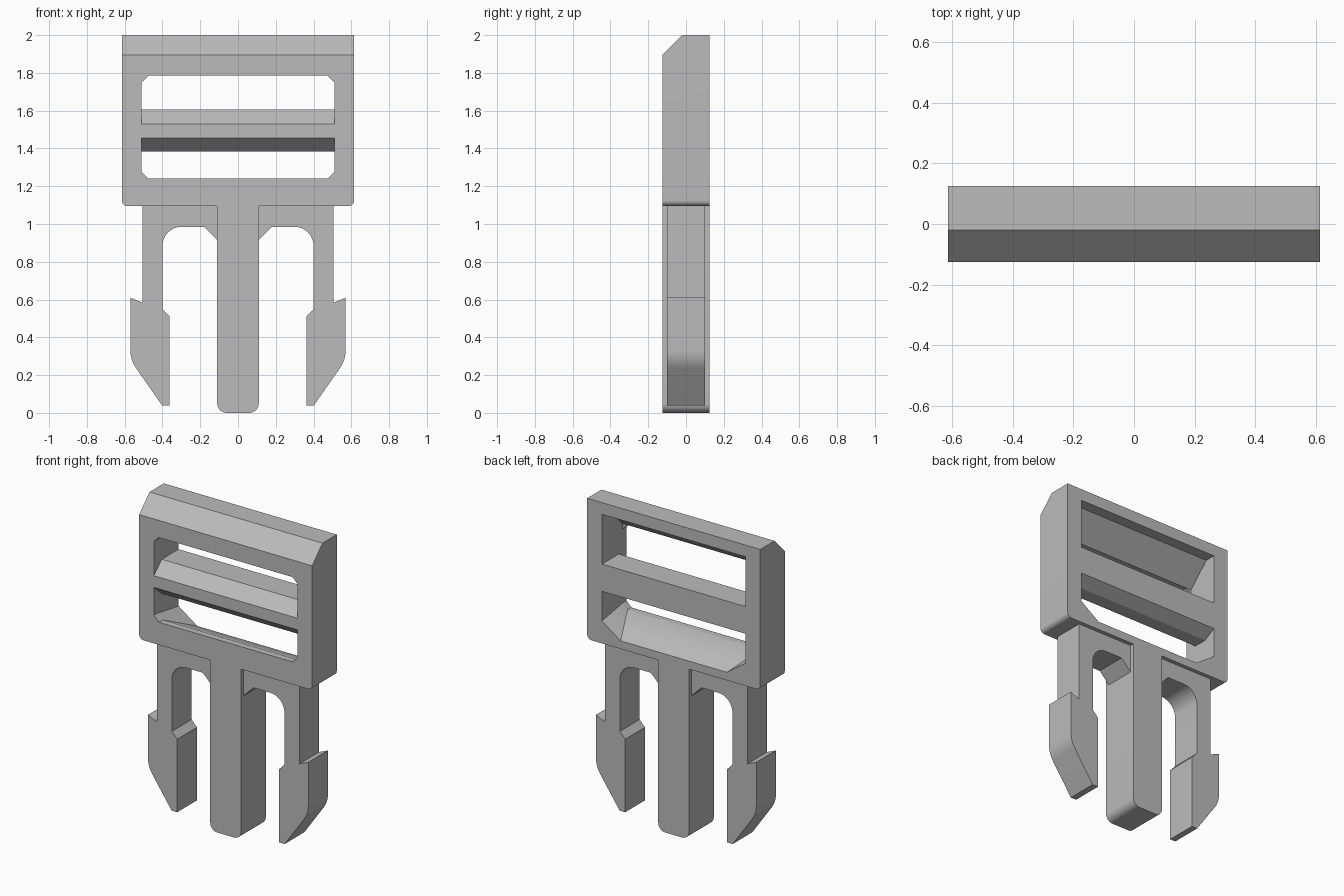
import bpy, bmesh, math
from mathutils import Vector

cube = bpy.data.objects.get("Cube")
if cube:
    bpy.data.objects.remove(cube, do_unlink=True)

grey = bpy.data.materials.new("grey_plastic")
grey.use_nodes = True
colour = (0.5, 0.5, 0.5, 1)
grey.diffuse_color = colour
grey.node_tree.nodes["Principled BSDF"].inputs["Base Color"].default_value = colour

HALF = 0.125     # half depth of the frame
INNER = 0.51     # half width of the opening


def loft(name, rings):
    """Solid skinned through a list of matching point rings."""
    bm = bmesh.new()
    loops = [[bm.verts.new(p) for p in ring] for ring in rings]
    for a, b in zip(loops, loops[1:]):
        for i in range(len(a)):
            j = (i + 1) % len(a)
            bm.faces.new((a[i], a[j], b[j], b[i]))
    bm.faces.new(loops[0])
    bm.faces.new(loops[-1])
    bmesh.ops.recalc_face_normals(bm, faces=bm.faces)
    mesh = bpy.data.meshes.new(name)
    bm.to_mesh(mesh)
    bm.free()
    mesh.materials.append(grey)
    obj = bpy.data.objects.new(name, mesh)
    bpy.context.collection.objects.link(obj)
    return obj


def slab(name, outline, depth):
    """Front outline (x, z) extruded evenly along y."""
    return loft(name, [[(x, y, z) for x, z in outline] for y in (-depth, depth)])


def bar(name, section, half_width):
    """Side section (y, z) extruded evenly along x."""
    return loft(name, [[(x, y, z) for y, z in section] for x in (-half_width, half_width)])


def rounded(corners, steps=8):
    """Outline from (x, z, radius) corners, with tangent arcs where radius > 0."""
    out = []
    for i, (x, z, r) in enumerate(corners):
        p = Vector((x, z))
        if not r:
            out.append((x, z))
            continue
        u = (Vector(corners[i - 1][:2]) - p).normalized()
        v = (Vector(corners[(i + 1) % len(corners)][:2]) - p).normalized()
        half = u.angle(v) / 2
        centre = p + (u + v).normalized() * r / math.sin(half)
        start = p + u * r / math.tan(half) - centre
        end = p + v * r / math.tan(half) - centre
        for k in range(steps + 1):
            out.append(tuple(centre + start.slerp(end, k / steps) * 1.0
                             if start.length == 0 else
                             centre + start.normalized().slerp(end.normalized(), k / steps) * r))
    return out


def smooth(obj):
    bpy.ops.object.select_all(action="DESELECT")
    obj.select_set(True)
    bpy.context.view_layer.objects.active = obj
    bpy.ops.object.shade_smooth_by_angle(angle=math.radians(25))


def cut(obj, cutter):
    mod = obj.modifiers.new("cut", "BOOLEAN")
    mod.operation = "DIFFERENCE"
    mod.solver = "EXACT"
    mod.object = cutter
    bpy.context.view_layer.objects.active = obj
    bpy.ops.object.modifier_apply(modifier=mod.name)
    bpy.data.objects.remove(cutter, do_unlink=True)


# Frame with rounded lower corners
frame = slab("frame", rounded([(-0.615, 2, 0), (-0.615, 1.095, 0.03),
                               (0.615, 1.095, 0.03), (0.615, 2, 0)]), HALF)

# Sloped upper front edge
cut(frame, bar("bevel_cutter", [(-0.225, 1.795), (0.08, 2.1), (-0.225, 2.1)], 0.7))


# Opening that flares towards the back above and below
def opening(y, low, low_x, low_z, high, high_c):
    side = [(INNER - low_x, low), (INNER, low + low_z),
            (INNER, high - high_c), (INNER - high_c, high)]
    ring = side + [(-x, z) for x, z in reversed(side)]
    return [(x, y, z) for x, z in ring]


cut(frame, loft("opening_cutter", [
    opening(-0.15, 1.24, 0.035, 0.035, 1.785, 0.035),
    opening(-0.086, 1.24, 0.035, 0.035, 1.785, 0.035),
    opening(-0.085, 1.24, 0.035, 0.035, 1.785, 0.001),
    opening(0.055, 1.178, 0.1, 0.073, 1.925, 0.001),
    opening(0.15, 1.136, 0.144, 0.1, 1.925, 0.001)]))
smooth(frame)

# Strap bar across the opening
bar("strap_bar", [(-HALF, 1.455), (-HALF, 1.53), (-0.045, 1.605), (HALF, 1.605),
                  (HALF, 1.43), (0.045, 1.385), (-0.045, 1.385)], INNER)

# Centre guide prong
smooth(slab("centre_prong", rounded([(-0.11, 1.095, 0), (-0.11, 0, 0.05),
                                     (0.11, 0, 0.05), (0.11, 1.095, 0)]), HALF))

# Spring arms with barbed tips
arm = rounded([(0.11, 1.095, 0), (0.11, 0.915, 0), (0.18, 0.985, 0), (0.4, 0.985, 0.1),
               (0.4, 0.55, 0), (0.362, 0.51, 0), (0.362, 0.04, 0), (0.402, 0.04, 0),
               (0.57, 0.28, 0.17), (0.57, 0.61, 0), (0.506, 0.583, 0), (0.506, 1.095, 0)])
for name, sign in (("left_arm", 1), ("right_arm", -1)):
    smooth(slab(name, [(sign * x, z) for x, z in arm], 0.1))
